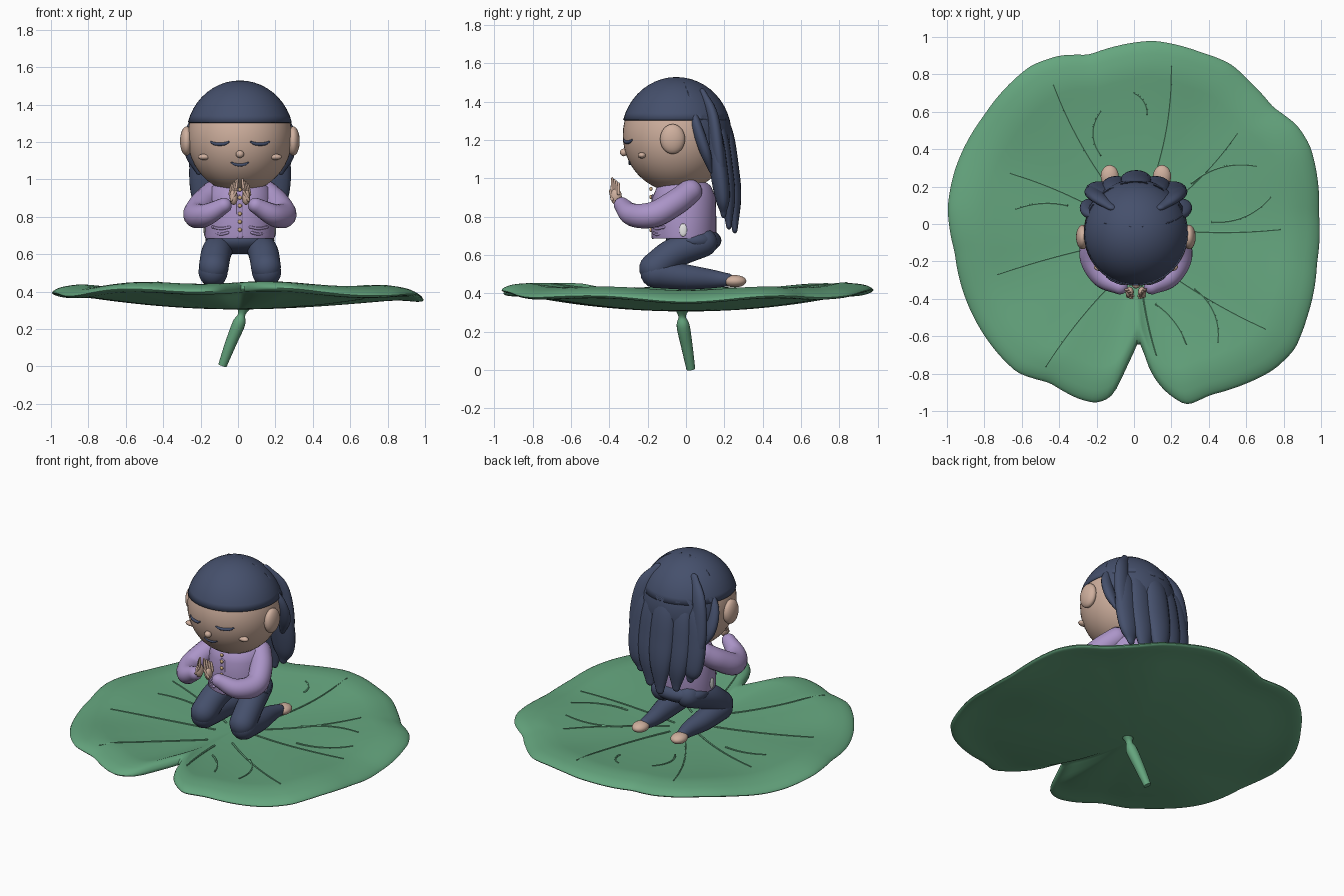
import bpy, bmesh, math
from mathutils import Vector

if "Cube" in bpy.data.objects:
    bpy.data.objects.remove(bpy.data.objects["Cube"])


def material(name, r, g, b):
    m = bpy.data.materials.new(name)
    m.use_nodes = True
    m.diffuse_color = (r, g, b, 1)
    m.node_tree.nodes["Principled BSDF"].inputs["Base Color"].default_value = (r, g, b, 1)
    return m


GREEN = material("leaf green", .13, .38, .21)
NAVY = material("dark navy", .06, .08, .15)
SKIN = material("warm skin", .62, .43, .34)
LILAC = material("lilac cloth", .41, .30, .58)
BRASS = material("brass", .62, .42, .22)
WHITE = material("white lining", .8, .8, .8)
CX = .01                                  # figure's centre line
HEAD, HEAD_R = Vector((CX, -.05, 1.225)), Vector((.28, .28, .295))


def finish(name, bm, mat):
    bmesh.ops.recalc_face_normals(bm, faces=bm.faces[:])
    mesh = bpy.data.meshes.new(name)
    bm.to_mesh(mesh)
    bm.free()
    mesh.materials.append(mat)
    for p in mesh.polygons:
        p.use_smooth = True
    mesh.set_sharp_from_angle(angle=math.radians(45))
    ob = bpy.data.objects.new(name, mesh)
    bpy.context.collection.objects.link(ob)
    return ob


def skin_rings(bm, rings):
    """Bridge closed rings of points and cap both ends."""
    rows = [[bm.verts.new(p) for p in ring] for ring in rings]
    n = len(rows[0])
    for a, b in zip(rows, rows[1:]):
        for i in range(n):
            bm.faces.new((a[i], a[(i + 1) % n], b[(i + 1) % n], b[i]))
    bm.faces.new(rows[0])
    bm.faces.new(rows[-1])


def ball(name, centre, radii, mat, cuts=(), segs=32):
    """Ellipsoid, optionally trimmed by planes (point, discarded direction)."""
    bm = bmesh.new()
    bmesh.ops.create_uvsphere(bm, u_segments=segs, v_segments=segs // 2, radius=1)
    for v in bm.verts:
        v.co = Vector(c + k * r for c, k, r in zip(centre, v.co, radii))
    for point, normal in cuts:
        bmesh.ops.bisect_plane(bm, geom=bm.verts[:] + bm.edges[:] + bm.faces[:],
                               plane_co=point, plane_no=normal, clear_outer=True)
    return finish(name, bm, mat)


def smooth_path(pts, steps):
    """Catmull-Rom samples of (x, y, z, radius) points."""
    p = [Vector(q) for q in pts]
    p = [p[0] * 2 - p[1]] + p + [p[-1] * 2 - p[-2]]
    out = []
    for a, b, c, d in zip(p, p[1:], p[2:], p[3:]):
        for k in range(steps):
            t = k / steps
            out.append((b * 2 + (c - a) * t + (a * 2 - b * 5 + c * 4 - d) * t * t
                        + (b * 3 - a - c * 3 + d) * t ** 3) / 2)
    return out + [p[-2]]


def tube(name, pts, mat, flat=1, ref=(0, 1, 0), segs=16, steps=6, rounded=True):
    path = smooth_path(pts, steps)
    co = [Vector(q[:3]) for q in path]
    rad = [max(q[3], .001) for q in path]
    if rounded:                           # dome both ends
        head, tail = (co[0] - co[1]).normalized(), (co[-1] - co[-2]).normalized()
        r0, r1 = rad[0], rad[-1]
        start, stop = co[0], co[-1]
        for k in range(1, 5):
            a = k * math.pi / 8.4
            co.insert(0, start + head * r0 * math.sin(a))
            rad.insert(0, r0 * math.cos(a))
            co.append(stop + tail * r1 * math.sin(a))
            rad.append(r1 * math.cos(a))
    u, rings = Vector(ref), []
    for i, c in enumerate(co):
        t = (co[min(i + 1, len(co) - 1)] - co[max(i - 1, 0)]).normalized()
        u = (u - t * u.dot(t)).normalized()
        v = t.cross(u)
        angles = [k * math.tau / segs for k in range(segs)]
        rings.append([c + (u * flat * math.cos(a) + v * math.sin(a)) * rad[i] for a in angles])
    bm = bmesh.new()
    skin_rings(bm, rings)
    return finish(name, bm, mat)


# Leaf outline: (degrees from the front, radius), with the notch at the ends
OUTLINE = [(3, .6), (5.5, .77), (10, .9), (16, 1.01), (24, 1), (32, 1.03), (44, 1.08),
           (52, 1.09), (62, 1.05), (78, 1), (93, .99), (114, 1.03), (121, 1.02), (130, .97),
           (140, .98), (149, 1), (159, .985), (174, .985), (186, .955), (195, .935),
           (204, .985), (213, 1.01), (234, .99), (253, 1), (265, 1), (279, .97), (294, .985),
           (314, 1.005), (322, 1.01), (332, .96), (342, .98), (348, .98), (353, .93),
           (356.5, .78), (363, .6)]


def raw_radius(deg):
    deg = (deg - 3) % 360 + 3
    for (a, r), (b, s) in zip(OUTLINE, OUTLINE[1:]):
        if a <= deg <= b:
            return r + (s - r) * (deg - a) / (b - a)


def rim_radius(deg):
    return sum(raw_radius(deg + k * .8) for k in range(-2, 3)) / 5


def leaf_z(t, deg, side):
    """Height of the upper (side 1) or lower (side -1) surface."""
    a = math.radians(deg)
    top = .395 + .045 * min(t / .85, 1) ** 2
    low = .305 + .1 * t * t
    droop = -.03 * max(0, (t - .8) / .2) ** 2
    wave = t ** 3 * (.018 * math.cos(2 * a) + .012 * math.sin(7 * a) - .008 * math.sin(a))
    mid, half = (top + low) / 2, (top - low) / 2
    edge = math.sqrt(max(0, 1 - max(0, (t - .94) / .06) ** 2))
    return mid + side * half * edge + droop + wave


# Lily leaf: concentric rings over the top, round the rim and back below
levels = [.01] + [k / 20 for k in range(1, 19)] + [.93, .95, .97, .985, .995, 1]
loops = [(t, 1) for t in levels] + [(t, -1) for t in levels[-2::-1]]
degrees = [k * 1.5 for k in range(240)]
radii = [rim_radius(d) for d in degrees]
bm = bmesh.new()
skin_rings(bm, [[(t * r * math.sin(math.radians(d)), -t * r * math.cos(math.radians(d)),
                  leaf_z(t, d, s)) for d, r in zip(degrees, radii)] for t, s in loops])
finish("lily_leaf", bm, GREEN)

# Raised veins: start, end, sideways bow
VEINS = [(.05, .1, .2, .84, .04), (-.06, .1, -.43, .74, -.03), (.1, .04, .55, .48, .03),
         (.1, -.02, .78, -.03, .02), (.1, -.2, .7, -.56, .02), (.04, -.3, .12, -.7, .01),
         (-.05, -.25, -.47, -.76, .02), (-.1, -.1, -.73, -.27, .01), (-.1, .02, -.66, .27, .02),
         (-.18, .37, -.18, .6, -.04), (.07, .59, 0, .7, .02), (.31, .22, .65, .31, -.04),
         (.42, .01, .73, .14, .04), (.12, -.43, .28, -.64, -.02), (.33, -.35, .45, -.63, -.04),
         (-.36, .1, -.63, .08, .02)]
for x0, y0, x1, y1, bow in VEINS:
    pts = []
    for k in range(7):
        t = k / 6
        b = 4 * bow * t * (1 - t)
        n = Vector((y1 - y0, x0 - x1)).normalized() * b
        x, y = x0 + (x1 - x0) * t + n.x, y0 + (y1 - y0) * t + n.y
        d = math.degrees(math.atan2(x, -y))
        pts.append((x, y, leaf_z(math.hypot(x, y) / rim_radius(d), d, 1) + .001, .007 - .003 * t))
    tube("leaf_vein", pts, GREEN, segs=6, steps=3, ref=(0, 0, 1))

tube("leaf_stem", [(.03, -.02, .325, .045), (.02, -.02, .28, .02), (.005, -.015, .23, .034),
                   (-.04, .005, .12, .03), (-.083, .025, .005, .023)], GREEN, rounded=False)

# Head, hair cap and back hair
ball("head", HEAD, HEAD_R, SKIN, segs=48)
cap_r = HEAD_R * 1.03
for name, cuts in (("hair_cap", [((0, 0, 1.305), (0, 0, -1))]),
                   ("hair_back", [((0, .06, 1.3), (0, -1, -.35))])):
    cap = ball(name, HEAD, cap_r, NAVY, cuts, 48)
    shell = cap.modifiers.new("thickness", "SOLIDIFY")
    shell.thickness, shell.offset = .012, -1
for k, (spread, low) in enumerate([(-.17, .84), (-.09, .77), (0, .74), (.09, .76), (.17, .82)]):
    x, back = CX + spread, .23 - abs(spread) * .35
    tube("back_lock", [(CX + spread * .7, back - .1, 1.42, .04), (x, back - .03, 1.25, .075),
                       (x * 1.1, back, 1.05, .085), (x * 1.1, back + .02, .9, .07),
                       (x * 1.05, back + .025, low, .028)], NAVY, flat=.55)

# Parts that come in pairs
for s in (-1, 1):
    def X(v):
        return CX + s * v

    def face_point(x, z, lift=0):
        k = 1 - ((x - CX) / HEAD_R.x) ** 2 - ((z - HEAD.z) / HEAD_R.z) ** 2
        return (x, HEAD.y - HEAD_R.y * math.sqrt(k) - lift, z)

    tube("side_lock", [(X(.19), .03, 1.36, .03), (X(.25), .06, 1.26, .04),
                       (X(.255), .1, 1.14, .04), (X(.22), .13, 1.04, .015)], NAVY, flat=.7)
    tube("crown_lock", [(X(.13), .09, 1.44, .03), (X(.2), .14, 1.32, .05),
                        (X(.22), .17, 1.1, .055), (X(.2), .2, .9, .025)], NAVY, flat=.6)
    ball("ear", (X(.285), -.07, 1.205), (.035, .065, .078), SKIN)
    ball("cheek", face_point(X(.19), 1.12), (.035, .022, .016), SKIN, segs=20)
    tube("closed_eye", [face_point(X(a), z) + (r,) for a, z, r in
                        ((.06, 1.2, .005), (.085, 1.19, .009), (.13, 1.19, .009),
                         (.155, 1.2, .005))], NAVY, segs=10)

    # Arm, palm and fingers
    tube("sleeve", [(X(.14), .02, .93, .065), (X(.2), -.06, .87, .068), (X(.235), -.17, .81, .068),
                    (X(.18), -.28, .81, .06), (X(.085), -.335, .86, .042)], LILAC)
    ball("palm", (X(.033), -.365, .905), (.022, .03, .042), SKIN, segs=20)
    for k in range(4):
        y, x = -.385 + k * .011, .014 + k * .009
        tube("finger", [(X(x + .012), y, .92, .008), (X(x + .004), y, .96, .008),
                        (X(x), y, 1.0 - k * .009, .006)], SKIN, segs=8, steps=3)
    tube("thumb", [(X(.045), -.385, .89, .009), (X(.02), -.395, .935, .007)], SKIN, segs=8)

    # Folded leg and foot
    tube("thigh", [(X(.09), .09, .665, .075), (X(.125), -.06, .61, .08),
                   (X(.14), -.165, .53, .08)], NAVY, segs=24)
    tube("shin", [(X(.143), -.16, .505, .078), (X(.14), 0, .485, .066),
                  (X(.13), .13, .475, .05), (X(.135), .215, .47, .035)], NAVY, segs=24)
    ball("foot", (X(.14), .255, .463), (.048, .06, .032), SKIN)

    # Pocket flap and side slit
    for z, w in ((.745, .045), (.715, .035)):
        tube("pocket_flap", [(X(.1 - w), -.168, z, .008), (X(.1), -.15, z - .008, .008),
                             (X(.1 + w), -.115, z, .008)], LILAC, segs=8)
    ball("side_slit", (X(.188), -.015, .73), (.006, .02, .035), WHITE, segs=12)

tube("mouth", [face_point(CX + x, z) + (r,) for x, z, r in
               ((-.045, 1.09, .004), (-.02, 1.079, .008), (.02, 1.079, .008),
                (.045, 1.09, .004))], NAVY, segs=10)
ball("nose", face_point(CX, 1.135, .008), (.022, .02, .02), SKIN, segs=20)

# Jacket body from stacked oval sections: height, half width, half depth
bm = bmesh.new()
sections = [(.685, .185, .165), (.7, .188, .168), (.8, .182, .168), (.9, .175, .165),
            (.96, .155, .14), (.99, .1, .1)]
skin_rings(bm, [[(CX + w * math.cos(a), -.01 + d * math.sin(a), z)
                 for a in (k * math.tau / 40 for k in range(40))] for z, w, d in sections])
finish("jacket", bm, LILAC)
tube("jacket_placket", [(CX, -.174, z, .018) for z in (.7, .8, .9)], LILAC, flat=.35)
for k in range(6):
    ball("button", (CX, -.183, .73 + k * .043), (.011, .009, .011), BRASS, segs=12)
ball("hips", (CX, .04, .675), (.185, .145, .075), NAVY)
